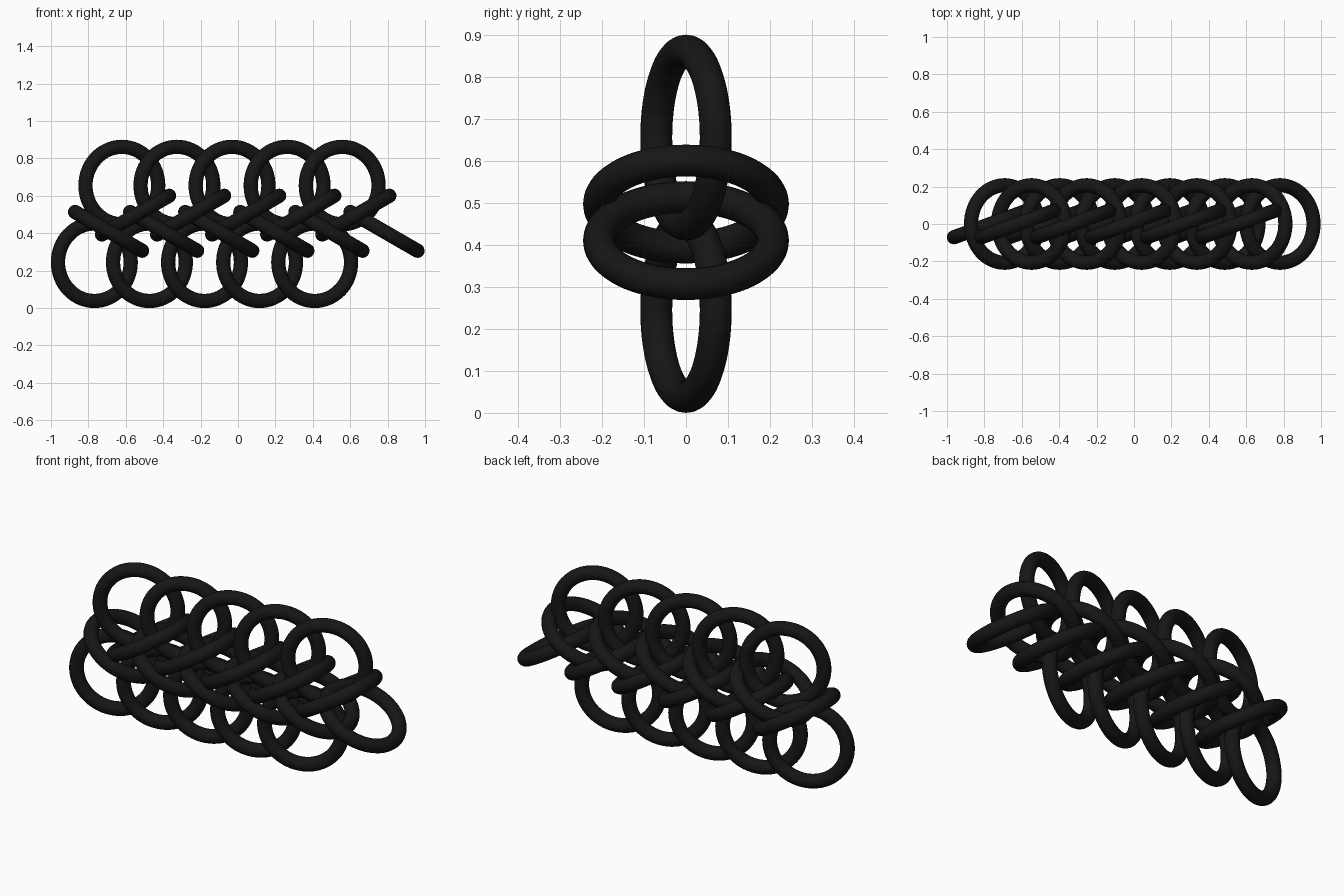
import bpy
from math import radians

if "Cube" in bpy.data.objects:
    bpy.data.objects.remove(bpy.data.objects["Cube"])

R, r = 0.207, 0.038      # ring radius, wire radius
PITCH = 0.2945           # spacing of repeats along the chain

black = bpy.data.materials.new("black_metal")
black.diffuse_color = (0.008, 0.008, 0.008, 1)
black.use_nodes = True
black.node_tree.nodes["Principled BSDF"].inputs["Base Color"].default_value = black.diffuse_color


def ring_row(name, count, x0, z, rot):
    """Row of identical rings stepping along x."""
    for i in range(count):
        bpy.ops.mesh.primitive_torus_add(
            major_radius=R, minor_radius=r, major_segments=64, minor_segments=20,
            location=(x0 + i * PITCH, 0, z), rotation=[radians(a) for a in rot])
        ob = bpy.context.object
        ob.name = f"{name}_{i + 1}"
        ob.data.materials.append(black)
        bpy.ops.object.shade_smooth()


# Upright edge rings, turned 20 degrees about the vertical
ring_row("top_edge_ring", 5, -0.621, 0.655, (90, 0, 20))
ring_row("bottom_edge_ring", 5, -0.768, 0.245, (90, 0, 20))

# Middle rings leaning in opposite directions
ring_row("rising_middle_ring", 5, -0.548, 0.497, (0, -30, 0))
ring_row("falling_middle_ring", 6, -0.692, 0.41, (0, 30, 0))
